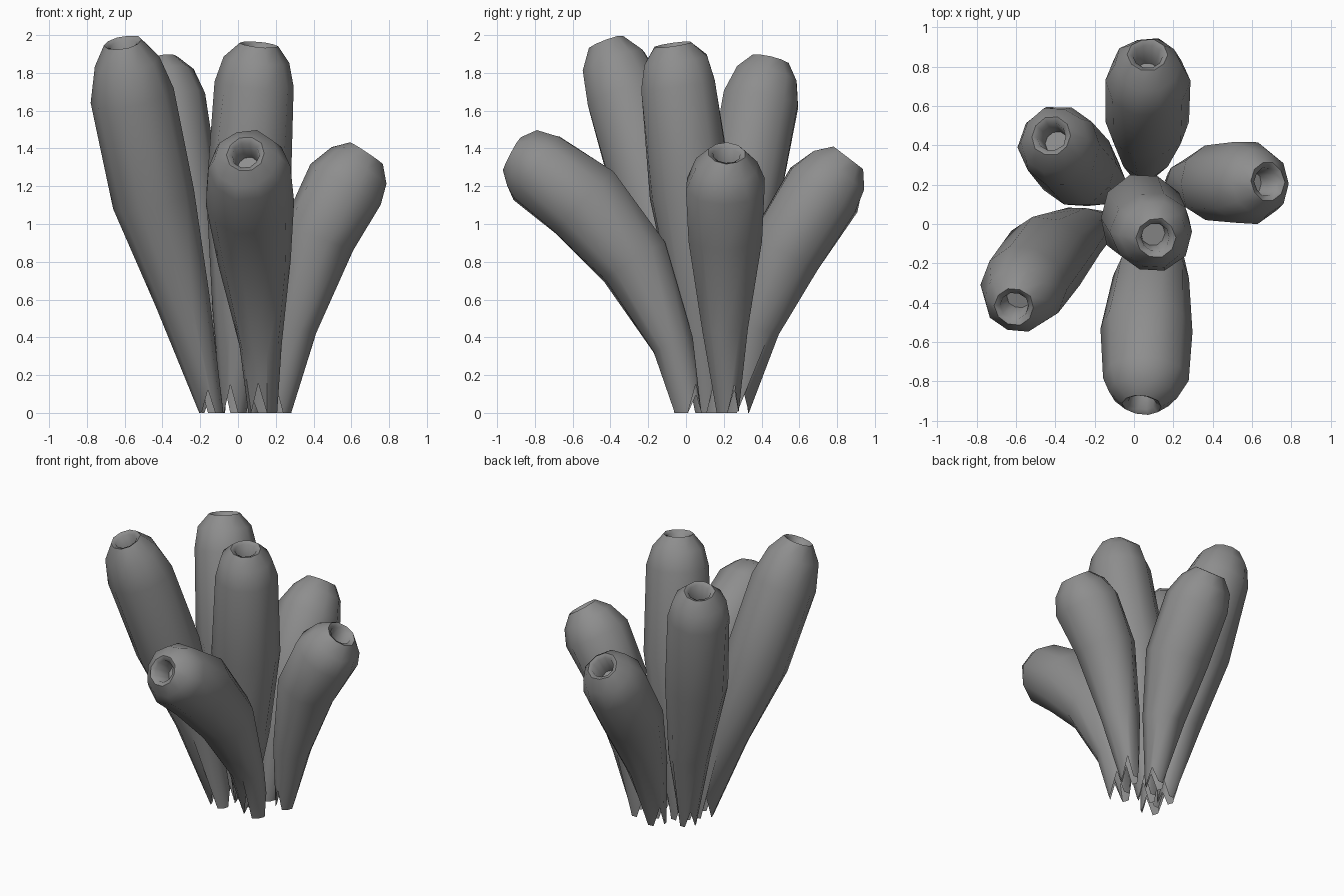
import bpy, bmesh, math, random
from mathutils import Vector

if "Cube" in bpy.data.objects:
    bpy.data.objects.remove(bpy.data.objects["Cube"])

random.seed(4)
SIDES = 10

grey = bpy.data.materials.new("stone grey")
grey.diffuse_color = (0.27, 0.27, 0.27, 1)
grey.use_nodes = True
grey.node_tree.nodes["Principled BSDF"].inputs["Base Color"].default_value = grey.diffuse_color

# Each tube: centreline points (x, y, z, radius) from the base to the mouth
TUBES = {
    "tube_front_left": [(-.14, 0, 0, .065), (-.29, -.06, .6, .145), (-.45, -.17, 1.13, .215),
                        (-.56, -.32, 1.68, .215), (-.59, -.385, 1.86, .175), (-.61, -.42, 1.96, .10)],
    "tube_front": [(.13, .01, 0, .075), (.12, -.07, .36, .115), (.09, -.27, .80, .195),
                   (.06, -.54, 1.11, .23), (.055, -.79, 1.30, .215), (.045, -.865, 1.345, .17),
                   (.04, -.92, 1.37, .10)],
    "tube_centre": [(-.02, .11, 0, .065), (.01, .08, .55, .15), (.05, .03, 1.15, .225),
                    (.09, -.04, 1.74, .205), (.10, -.055, 1.87, .17), (.11, -.07, 1.95, .10)],
    "tube_back_left": [(-.13, .17, 0, .06), (-.19, .23, .55, .14), (-.29, .30, 1.10, .205),
                       (-.38, .395, 1.66, .205), (-.405, .425, 1.79, .17), (-.42, .445, 1.87, .10)],
    "tube_back": [(.05, .27, 0, .065), (.06, .37, .45, .135), (.065, .52, .85, .205),
                  (.07, .73, 1.18, .215), (.07, .81, 1.285, .17), (.07, .86, 1.35, .10)],
    "tube_right": [(.22, .22, 0, .06), (.29, .21, .45, .125), (.42, .205, .93, .20),
                   (.57, .205, 1.21, .215), (.64, .21, 1.31, .17), (.68, .215, 1.375, .10)],
}


def build_tube(name, path):
    pts = [Vector(p[:3]) for p in path]
    radii = [p[3] for p in path]
    # The mouth turns inward into a narrow hole
    axis = (pts[-1] - pts[-3]).normalized()
    tip = pts[-1]
    pts += [tip - axis * .015, tip - axis * .15]
    radii += [.072, .06]
    bm = bmesh.new()
    rings = []
    for i, (c, r) in enumerate(zip(pts, radii)):
        if i >= len(path) - 2:
            t = axis
        else:
            t = (pts[i + 1] - pts[max(i - 1, 0)]).normalized()
        u = (Vector((1, 0, 0)) - t * t.x).normalized()
        v = t.cross(u)
        ring = []
        for k in range(SIDES):
            a = math.tau * k / SIDES
            wobble = r * random.uniform(.97, 1.05)
            co = c + (u * math.cos(a) + v * math.sin(a)) * wobble
            if i == 0:
                # Ragged lower edge
                co.z = random.uniform(.08, .16) if k % 3 == 1 else 0
            ring.append(bm.verts.new(co))
        rings.append(ring)
    for lo, hi in zip(rings, rings[1:]):
        for k in range(SIDES):
            n = (k + 1) % SIDES
            bm.faces.new((lo[k], lo[n], hi[n], hi[k]))
    bm.faces.new(rings[-1])  # hole floor
    me = bpy.data.meshes.new(name)
    bm.to_mesh(me)
    bm.free()
    me.materials.append(grey)
    ob = bpy.data.objects.new(name, me)
    bpy.context.collection.objects.link(ob)
    bpy.context.view_layer.objects.active = ob
    ob.select_set(True)
    bpy.ops.object.shade_smooth_by_angle(angle=math.radians(60))
    ob.select_set(False)


for tube_name, tube_path in TUBES.items():
    build_tube(tube_name, tube_path)
